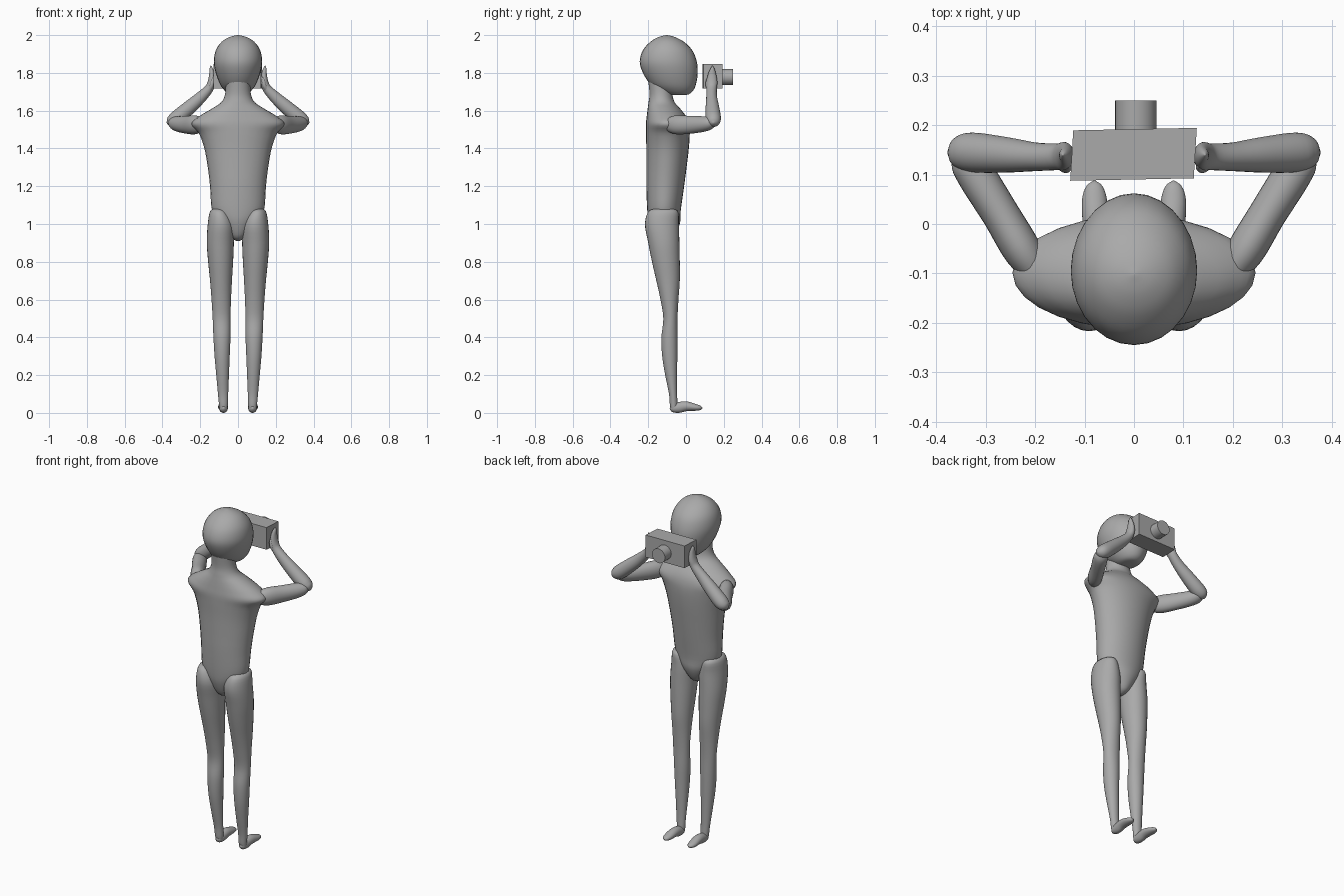
import bpy, bmesh, math
from mathutils import Vector

grey = bpy.data.materials.new("plain_grey")
grey.diffuse_color = (0.4, 0.4, 0.4, 1)
Y, Z = Vector((0, 1, 0)), Vector((0, 0, 1))


def finish(name, bm, mirror=False, angle=60):
    bmesh.ops.recalc_face_normals(bm, faces=bm.faces)
    mesh = bpy.data.meshes.new(name)
    bm.to_mesh(mesh)
    bm.free()
    mesh.materials.append(grey)
    ob = bpy.data.objects.new(name, mesh)
    bpy.context.collection.objects.link(ob)
    bpy.ops.object.select_all(action='DESELECT')
    ob.select_set(True)
    bpy.context.view_layer.objects.active = ob
    bpy.ops.object.shade_smooth_by_angle(angle=math.radians(angle))
    if mirror:
        mod = ob.modifiers.new("mirror", 'MIRROR')
        mod.use_mirror_merge = False
    return ob


def smooth_rows(rows, steps=4):
    """Catmull-Rom interpolation through rows of numbers."""
    out = []
    for i in range(len(rows) - 1):
        a, b, c, d = (rows[max(i - 1, 0)], rows[i], rows[i + 1],
                      rows[min(i + 2, len(rows) - 1)])
        for s in range(steps):
            t = s / steps
            out.append([0.5 * (2 * q + (r - p) * t + (2 * p - 5 * q + 4 * r - w) * t * t
                               + (3 * q - p - 3 * r + w) * t ** 3)
                        for p, q, r, w in zip(a, b, c, d)])
    return out + [list(rows[-1])]


def loft(name, rows, ref=Y, axis=None, mirror=False, sides=28):
    """Oval rings along a path; a row is x, y, z, radius along ref, radius across."""
    rows = smooth_rows(rows)
    pts = [Vector(r[:3]) for r in rows]
    bm = bmesh.new()
    rings = []
    for i, r in enumerate(rows):
        t = axis or (pts[min(i + 1, len(pts) - 1)] - pts[max(i - 1, 0)]).normalized()
        v = t.cross(ref).normalized()
        u = v.cross(t)
        ru, rv = max(r[3], 0.001), max(r[4], 0.001)
        rings.append([bm.verts.new(pts[i] + u * ru * math.cos(a) + v * rv * math.sin(a))
                      for a in (2 * math.pi * k / sides for k in range(sides))])
    for lo, hi in zip(rings, rings[1:]):
        for k in range(sides):
            n = (k + 1) % sides
            bm.faces.new((lo[k], lo[n], hi[n], hi[k]))
    bm.faces.new(rings[0])
    bm.faces.new(rings[-1])
    return finish(name, bm, mirror)


def column(name, rows, mirror=False):
    """Upright loft; a row is z, back y, front y, left x, right x."""
    loft(name, [((l + r) / 2, (b + f) / 2, z, (f - b) / 2, (r - l) / 2)
                for z, b, f, l, r in rows], axis=Z, mirror=mirror)


# Head
column("head", [(z, b, f, -w, w) for z, b, f, w in (
    (1.682, -.06, -.01, .01), (1.687, -.10, .015, .045), (1.705, -.145, .037, .07),
    (1.74, -.19, .053, .095), (1.80, -.228, .062, .118), (1.86, -.245, .057, .128),
    (1.92, -.228, .033, .117), (1.965, -.188, -.012, .086),
    (1.99, -.145, -.06, .045), (2.0, -.105, -.1, .003))])

# Torso with neck, shoulders and rounded crotch
column("torso", [(z, b, f, -w, w) for z, b, f, w in (
    (.91, -.12, -.1, .008), (.93, -.165, -.065, .04), (1.0, -.195, -.033, .095),
    (1.07, -.205, -.028, .137), (1.2, -.21, -.01, .148), (1.3, -.21, .003, .16),
    (1.4, -.21, .015, .178), (1.48, -.212, .02, .207), (1.53, -.212, .015, .246),
    (1.57, -.208, 0, .205), (1.61, -.203, -.03, .14), (1.645, -.198, -.06, .088),
    (1.69, -.193, -.072, .068), (1.76, -.2, -.07, .065))])

# Legs
column("legs", [
    (1.082, -.13, -.1, .09, .11), (1.07, -.195, -.045, .055, .146),
    (1.0, -.217, -.038, .022, .16), (.9, -.2, -.035, .022, .165),
    (.8, -.18, -.033, .026, .158), (.7, -.157, -.033, .032, .148),
    (.6, -.135, -.04, .037, .14), (.5, -.12, -.045, .04, .134),
    (.4, -.13, -.045, .04, .13), (.3, -.126, -.046, .044, .124),
    (.2, -.11, -.047, .048, .115), (.1, -.09, -.047, .052, .106),
    (.04, -.085, -.045, .054, .1), (.012, -.077, -.05, .06, .095),
    (.004, -.067, -.06, .073, .08)], mirror=True)

# Feet
loft("feet", [
    (.077, -.085, .028, .006, .006), (.077, -.07, .025, .021, .02),
    (.077, -.04, .028, .028, .024), (.078, 0, .035, .026, .026),
    (.08, .05, .029, .018, .025), (.08, .077, .026, .011, .016),
    (.08, .088, .025, .001, .001)], ref=Z, mirror=True)

# Upper arms
loft("upper_arms", [
    (.18, -.12, 1.525, .02, .02), (.222, -.06, 1.525, .049, .038),
    (.27, .02, 1.525, .047, .038), (.32, .1, 1.53, .04, .039),
    (.338, .135, 1.537, .03, .034), (.35, .165, 1.543, .005, .005)], ref=Z, mirror=True)

# Forearms tapering into hands
loft("forearms", [
    (.377, .145, 1.535, .003, .003), (.363, .145, 1.54, .028, .026),
    (.33, .145, 1.557, .04, .039), (.26, .14, 1.615, .036, .037),
    (.2, .136, 1.668, .029, .031), (.155, .136, 1.715, .027, .024),
    (.141, .137, 1.75, .029, .02), (.138, .138, 1.79, .022, .015),
    (.142, .14, 1.822, .011, .009), (.144, .14, 1.838, .001, .001)], mirror=True)

# Thumbs
loft("thumbs", [
    (.155, .125, 1.7, .008, .008), (.141, .115, 1.73, .011, .011),
    (.134, .115, 1.76, .009, .009), (.131, .118, 1.782, .001, .001)], mirror=True)

# Camera body, a slightly skewed box
bm = bmesh.new()
bmesh.ops.create_cube(bm, size=1)
for v in bm.verts:
    x, y, z = v.co.x * .25, v.co.y * .102, v.co.z * .13
    v.co = (x + .06 * y - .001, y + .02 * x + .141, z + 1.782)
finish("camera_body", bm, angle=30)

# Camera lens barrel
bm = bmesh.new()
bmesh.ops.create_cone(bm, cap_ends=True, segments=32, radius1=.042, radius2=.042, depth=.08)
for v in bm.verts:
    x, y, z = v.co
    v.co = (x + .004, .21 + z, 1.778 + y)
finish("camera_lens", bm, angle=30)
